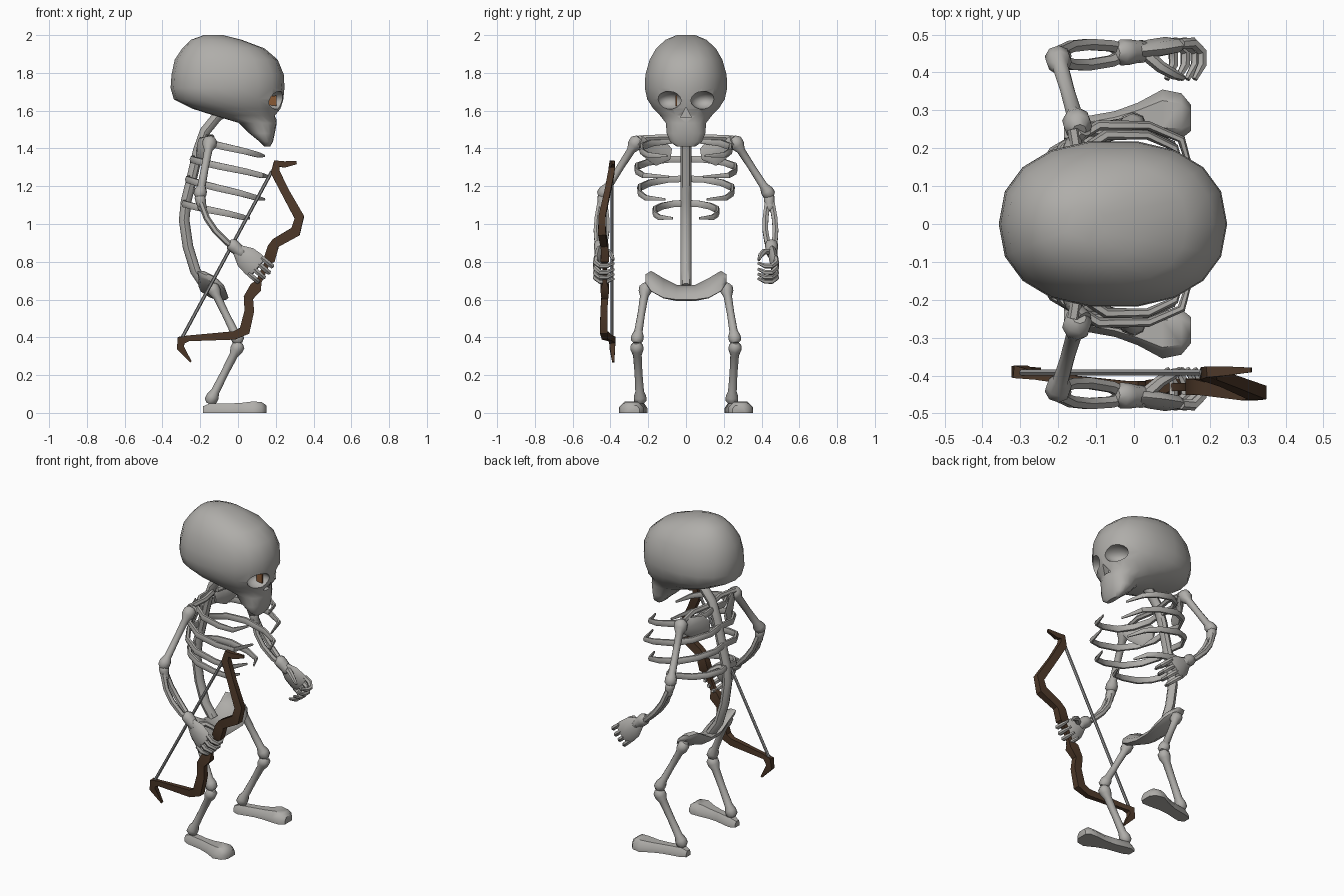
import bpy, bmesh, math
from mathutils import Vector

if "Cube" in bpy.data.objects:
    bpy.data.objects.remove(bpy.data.objects["Cube"])


def material(name, rgb):
    m = bpy.data.materials.new(name)
    m.diffuse_color = (*rgb, 1)
    m.use_nodes = True
    m.node_tree.nodes["Principled BSDF"].inputs["Base Color"].default_value = m.diffuse_color
    return m


BONE = material("bone grey", (0.43, 0.42, 0.40))
WOOD = material("dark wood", (0.075, 0.04, 0.022))
CORD = material("bow cord", (0.30, 0.30, 0.30))
EYE = material("eye brown", (0.25, 0.10, 0.035))


def loft(name, rings, mat=BONE):
    """Skin a list of equal-length point rings and cap the ends."""
    bm = bmesh.new()
    vs = [[bm.verts.new(p) for p in r] for r in rings]
    n = len(vs[0])
    for a, b in zip(vs, vs[1:]):
        for i in range(n):
            j = (i + 1) % n
            bm.faces.new((a[i], a[j], b[j], b[i]))
    bm.faces.new(vs[0])
    bm.faces.new(vs[-1])
    bmesh.ops.recalc_face_normals(bm, faces=bm.faces)
    me = bpy.data.meshes.new(name)
    bm.to_mesh(me)
    bm.free()
    me.materials.append(mat)
    ob = bpy.data.objects.new(name, me)
    bpy.context.collection.objects.link(ob)
    return ob


def tube(name, pts, radii, ref=(0, 1, 0), sides=8, mat=BONE, turn=0):
    """Sweep an ellipse along a path; each radius is a number or (across, along ref)."""
    pts = [Vector(p) for p in pts]
    if not isinstance(radii, list):
        radii = [radii] * len(pts)
    rings = []
    for i, p in enumerate(pts):
        t = (pts[min(i + 1, len(pts) - 1)] - pts[max(i - 1, 0)]).normalized()
        u = t.cross(Vector(ref)).normalized()
        v = u.cross(t)
        r = radii[i]
        ru, rv = r if isinstance(r, tuple) else (r, r)
        rings.append([p + u * ru * math.cos(a) + v * rv * math.sin(a)
                      for a in (turn + 2 * math.pi * k / sides for k in range(sides))])
    return loft(name, rings, mat)


def bone(name, a, b, r, ka, kb):
    """Shaft with a knob at each end."""
    a, b = Vector(a), Vector(b)
    d = (b - a).normalized()
    pts = [a - d * ka * .9, a - d * ka * .4, a + d * ka * .4, a + d * ka * 1.3, (a + b) / 2,
           b - d * kb * 1.3, b - d * kb * .4, b + d * kb * .4, b + d * kb * .9]
    tube(name, pts, [ka * .5, ka, ka, r, r * .9, r, kb, kb, kb * .5])


# Skull: horizontal rings (z, back x, front x, half width)
def skull_ring(z, xb, xf, w, n=18):
    def f(c):
        return math.copysign(abs(c) ** .88, c)
    return [((xb + xf) / 2 + (xf - xb) / 2 * f(math.cos(t)), w * f(math.sin(t)), z)
            for t in (2 * math.pi * k / n for k in range(n))]


skull = loft("skull", [skull_ring(*r) for r in [
    (2.0, -.18, -.08, .05), (1.975, -.25, .02, .11), (1.93, -.295, .14, .16),
    (1.87, -.335, .21, .195), (1.79, -.352, .243, .218), (1.72, -.357, .246, .221),
    (1.66, -.34, .24, .208), (1.61, -.24, .225, .175), (1.575, -.13, .20, .14),
    (1.535, .005, .205, .108), (1.48, .06, .195, .104), (1.435, .115, .185, .085),
    (1.41, .14, .17, .05)]])


def cut(target, cutter):
    m = target.modifiers.new("cut", 'BOOLEAN')
    m.operation, m.solver, m.object = 'DIFFERENCE', 'EXACT', cutter
    bpy.context.view_layer.objects.active = target
    bpy.ops.object.modifier_apply(modifier=m.name)
    bpy.data.objects.remove(cutter)


# Eye sockets and nose hole
for s in (-1, 1):
    bpy.ops.mesh.primitive_uv_sphere_add(segments=14, ring_count=8, location=(.215, s * .092, 1.655))
    c = bpy.context.object
    c.scale = (.085, .07, .048)
    c.data.materials.append(BONE)
    bpy.context.view_layer.update()
    cut(skull, c)
nose = [(0, 1.62), (.028, 1.565), (-.028, 1.565)]
cut(skull, loft("nose_cutter", [[(x, y, z) for y, z in nose] for x in (.175, .3)]))

# Brown fleck on the inner wall of one eye socket
loft("eye_fleck", [[(.165, y, 1.63), (.205, y, 1.625), (.205, y, 1.68), (.165, y, 1.675)]
                   for y in (-.056, -.048)], EYE)

# Spine
tube("spine", [(-.04, 0, 1.61), (-.11, 0, 1.57), (-.175, 0, 1.49), (-.21, 0, 1.39), (-.245, 0, 1.24),
               (-.275, 0, 1.12), (-.285, 0, 1.02), (-.265, 0, .88), (-.225, 0, .75), (-.17, 0, .67)],
     .028)

# Pelvis: dished plate lofted across y (y, back x, back z, front x, front z, half thickness)
rings = []
for y, xb, zb, xf, zf, h in [(.215, -.17, .73, -.11, .69, .015), (.185, -.215, .75, -.065, .645, .03),
                             (.12, -.21, .71, -.05, .61, .03), (.05, -.21, .67, -.06, .60, .028)]:
    a, b = Vector((xb, y, zb)), Vector((xf, y, zf))
    d = (b - a) / 2
    n = Vector((-d.z, 0, d.x)).normalized()
    rings.append([(a + b) / 2 + d * math.cos(t) + n * h * math.sin(t)
                  for t in (math.pi * k / 4 for k in range(8))])
loft("pelvis", rings + [[(p.x, -p.y, p.z) for p in r] for r in reversed(rings)])

for s, side in ((-1, "right"), (1, "left")):
    def P(x, y, z):
        return (x, s * y, z)

    # Ribs (spine x, spine z, half width, tip x, tip z, tip y)
    for i, (x0, z0, w, xt, zt, yt) in enumerate([
            (-.19, 1.445, .235, .14, 1.36, .10), (-.235, 1.345, .26, .165, 1.25, .09),
            (-.26, 1.24, .245, .14, 1.13, .11), (-.28, 1.11, .165, .06, 1.03, .07)]):
        L = xt - x0
        path = [(0, 0, 0), (-.02, .4, .04), (.12, .78, .2), (.35, 1, .42), (.68, 1, .7), (.9, .86, .93)]
        pts = [P(x0 + L * fx, w * fy, z0 + (zt - z0) * fz) for fx, fy, fz in path] + [P(xt, yt, zt)]
        tube(f"{side}_rib_{i + 1}", pts,
             [(.014, .02)] * 3 + [(.014, .021), (.012, .019), (.011, .016), (.005, .007)],
             ref=(0, 0, 1), sides=6)

    # Shoulder blade and collarbone
    tube(f"{side}_shoulder_blade",
         [P(-.13, .25, 1.44), P(-.165, .21, 1.41), P(-.2, .14, 1.38), P(-.215, .08, 1.37)],
         [(.02, .03), (.018, .055), (.014, .075), (.008, .03)], ref=(0, 0, 1))
    tube(f"{side}_collarbone", [P(-.16, .25, 1.455), P(-.14, .13, 1.46), P(-.16, .02, 1.46)],
         .016, ref=(0, 0, 1), sides=6)

    # Arm: upper bone, two forearm bones, joint knobs
    bone(f"{side}_upper_arm", P(-.15, .265, 1.43), P(-.2, .435, 1.165), .022, .038, .034)
    bone(f"{side}_elbow", P(-.2, .44, 1.135), P(-.19, .443, 1.09), .024, .028, .024)
    for k, name in ((1, "outer"), (-1, "inner")):
        tube(f"{side}_{name}_forearm_bone",
             [P(-.195, .443 + k * .012, 1.11), P(-.165, .445 + k * .024, 1.03),
              P(-.12, .447 + k * .027, .965), P(-.06, .45 + k * .02, .905), P(-.015, .453, .87)],
             .017, sides=6)
    bone(f"{side}_wrist", P(-.025, .453, .885), P(.015, .455, .85), .03, .034, .03)

    # Hand: palm, four curled fingers and thumb
    tube(f"{side}_palm", [P(-.005, .455, .865), P(.04, .462, .825), P(.085, .47, .785), P(.105, .475, .768)],
         [(.03, .02), (.062, .025), (.068, .024), (.06, .016)])
    for i in range(4):
        o = .055 - i * .0367
        kx, kz = .09 + .64 * o, .78 + .77 * o
        ln = (.9, 1, .95, .82)[i]
        pts = [P(kx + .77 * f * ln, y, kz - .64 * f * ln)
               for f, y in ((0, .475), (.045, .478), (.078, .455), (.078, .42), (.05, .382))]
        tube(f"{side}_finger_{i + 1}", pts, [.014, .015, .014, .013, .008],
             ref=(.64, 0, .77), sides=6)
    tube(f"{side}_thumb", [P(.03, .45, .85), P(.07, .415, .855), P(.105, .395, .835), P(.13, .385, .81)],
         [.018, .016, .014, .008], ref=(0, 0, 1), sides=6)

    # Leg: thigh, knee, shin
    bone(f"{side}_thigh", P(-.13, .215, .655), P(-.003, .258, .395), .022, .034, .033)
    bone(f"{side}_shin", P(-.003, .26, .345), P(-.14, .243, .075), .023, .034, .033)

    # Foot: flat-soled rings (x, centre y, half width, height)
    loft(f"{side}_foot", [[P(x, c + w * fy, h * fz) for fy, fz in
                           ((-1, 0), (-1, .5), (-.55, 1), (.55, 1), (1, .5), (1, 0))]
                          for x, c, w, h in [(-.185, .24, .022, .035), (-.15, .242, .038, .05),
                                             (-.05, .262, .036, .05), (.01, .275, .045, .052),
                                             (.075, .29, .065, .06), (.125, .285, .06, .058),
                                             (.15, .28, .035, .04)]])

# Bow: stave bends away from the cord, guards above and below the grip
stave = [(.31, -.385, 1.325, .010), (.245, -.388, 1.315, .020), (.205, -.39, 1.32, .024),
         (.197, -.395, 1.275, .028), (.25, -.415, 1.17, .026), (.325, -.445, 1.035, .030),
         (.305, -.445, .96, .034), (.20, -.435, .90, .030), (.185, -.43, .875, .034),
         (.165, -.43, .81, .036), (.155, -.43, .795, .018), (.11, -.43, .695, .018),
         (.095, -.43, .665, .038), (.055, -.43, .61, .030), (.06, -.435, .54, .030),
         (.035, -.435, .435, .034), (-.02, -.43, .41, .026), (-.26, -.40, .395, .018),
         (-.30, -.39, .385, .028), (-.305, -.39, .345, .024), (-.25, -.385, .27, .006)]
tube("bow_stave", [p[:3] for p in stave], [(p[3] * 1.2, max(.008, p[3] * .85)) for p in stave],
     sides=4, mat=WOOD, turn=math.pi / 4)
tube("bow_cord", [(.18, -.392, 1.28), (-.295, -.392, .40)], .009, sides=6, mat=CORD)

# Smooth shading that keeps edges sharp
bpy.ops.object.select_all(action='DESELECT')
for ob in bpy.context.scene.objects:
    ob.select_set(True)
    bpy.context.view_layer.objects.active = ob
bpy.ops.object.shade_smooth_by_angle(angle=math.radians(45))
